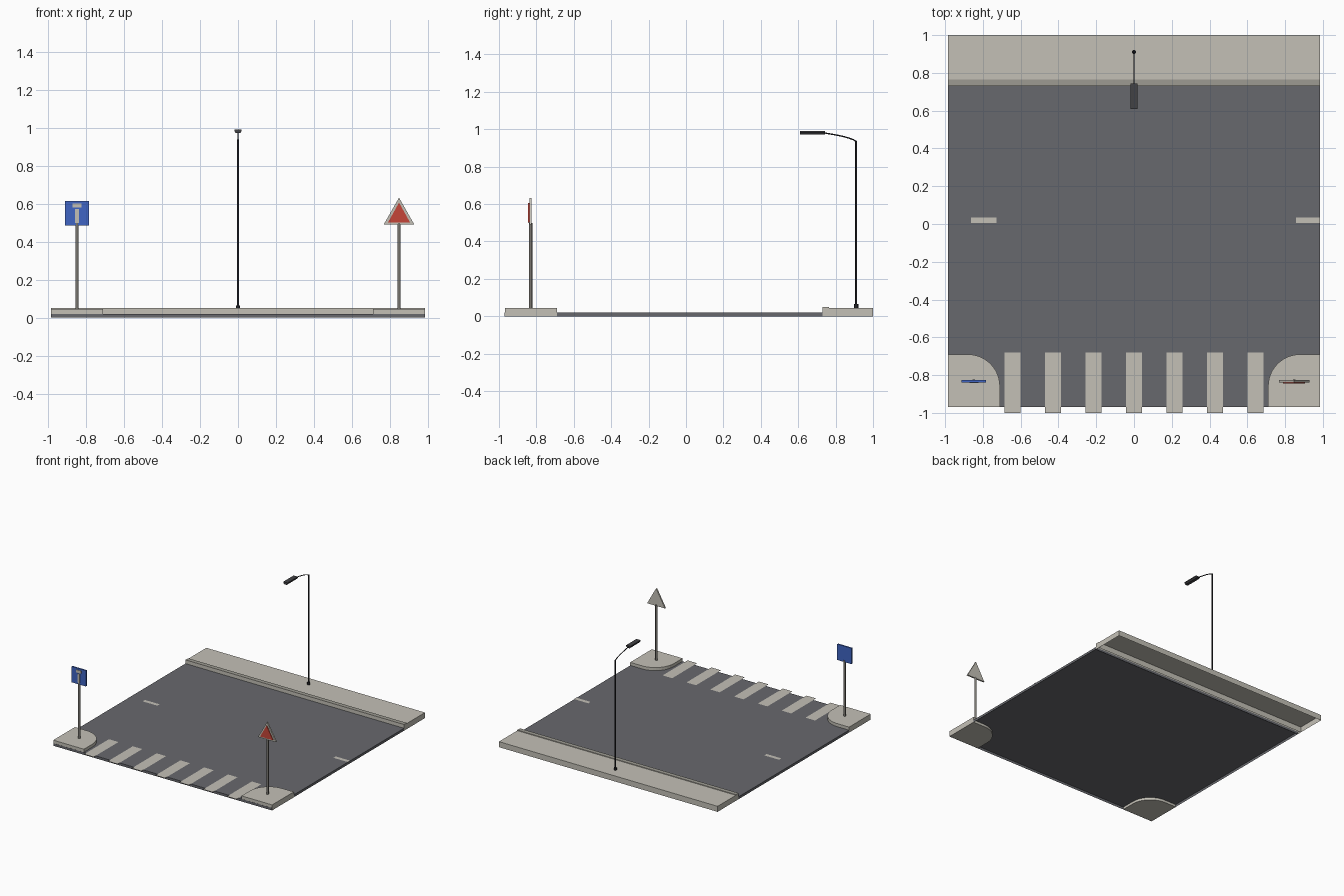
import bpy, bmesh, math
from mathutils import Vector

if "Cube" in bpy.data.objects:
    bpy.data.objects.remove(bpy.data.objects["Cube"])


def material(name, rgb):
    m = bpy.data.materials.new(name)
    m.diffuse_color = (*rgb, 1)
    m.use_nodes = True
    m.node_tree.nodes["Principled BSDF"].inputs["Base Color"].default_value = m.diffuse_color
    return m


CREAM = material("pale_concrete", (0.55, 0.53, 0.47))
KERB = material("kerb_grey", (0.34, 0.33, 0.29))
ROAD = material("asphalt", (0.137, 0.14, 0.155))
POST = material("post_grey", (0.19, 0.18, 0.16))
BLUE = material("sign_blue", (0.05, 0.13, 0.55))
RED = material("sign_red", (0.56, 0.06, 0.04))
BLACK = material("pole_black", (0.016, 0.016, 0.02))
LAMP = material("lamp_grey", (0.055, 0.055, 0.06))


def finish(name, bm, mat):
    me = bpy.data.meshes.new(name)
    bm.to_mesh(me)
    bm.free()
    me.materials.append(mat)
    ob = bpy.data.objects.new(name, me)
    bpy.context.collection.objects.link(ob)
    return ob


def prism(name, outline, direction, mat, open_bottom=False):
    """Extrude a 3D outline along a direction."""
    bm = bmesh.new()
    face = bm.faces.new([bm.verts.new(p) for p in outline])
    ext = bmesh.ops.extrude_face_region(bm, geom=[face], use_keep_orig=True)
    new = [v for v in ext["geom"] if isinstance(v, bmesh.types.BMVert)]
    bmesh.ops.translate(bm, verts=new, vec=Vector(direction))
    bmesh.ops.recalc_face_normals(bm, faces=bm.faces)
    if open_bottom:
        low = [f for f in bm.faces if f.normal.z < -0.9]
        bmesh.ops.delete(bm, geom=low, context="FACES_ONLY")
    return finish(name, bm, mat)


def rect(x0, x1, y0, y1, z):
    return [(x0, y0, z), (x1, y0, z), (x1, y1, z), (x0, y1, z)]


def box(name, x0, x1, y0, y1, z0, z1, mat, open_bottom=False):
    return prism(name, rect(x0, x1, y0, y1, z0), (0, 0, z1 - z0), mat, open_bottom)


def flat(name, x0, x1, y0, y1, z, mat):
    bm = bmesh.new()
    bm.faces.new([bm.verts.new(p) for p in rect(x0, x1, y0, y1, z)])
    return finish(name, bm, mat)


def cylinder(name, x, y, z0, z1, r, mat, sides=12):
    ring = [(x + r * math.cos(2 * math.pi * i / sides),
             y + r * math.sin(2 * math.pi * i / sides), z0) for i in range(sides)]
    ob = prism(name, ring, (0, 0, z1 - z0), mat)
    for p in ob.data.polygons:
        p.use_smooth = abs(p.normal.z) < 0.5
    return ob


# Road and far pavement, hollow underneath
W = 0.985
box("road", -W, W, -0.97, 0.73, 0, 0.02, ROAD, True)
box("pavement", -W, W, 0.765, 1.0, 0, 0.045, CREAM, True)
kerb = box("kerb", -W, W, 0.73, 0.765, 0, 0.05, CREAM, True)
kerb.data.materials.append(KERB)
for p in kerb.data.polygons:
    p.material_index = 1 if p.normal.z > 0.5 else 0

# Rounded pavement corners at the front
R = 0.17
for side, label in ((-1, "left"), (1, "right")):
    pts = [(0.986, -0.969), (0.986, -0.69)]
    for i in range(13):
        a = math.pi / 2 * (1 + i / 12)
        pts.append((0.71 + R + R * math.cos(a), -0.69 - R + R * math.sin(a)))
    pts.append((0.71, -0.969))
    prism(f"{label}_corner", [(side * x, y, 0) for x, y in pts], (0, 0, 0.045), CREAM)

# Crossing stripes and centre dashes
for i in range(7):
    x = (i - 3) * 0.2145
    flat(f"crossing_stripe_{i}", x - 0.043, x + 0.043, -1.0, -0.68, 0.0225, CREAM)
flat("left_dash", -0.862, -0.729, 0.004, 0.034, 0.0225, CREAM)
flat("right_dash", 0.857, W, 0.004, 0.034, 0.0225, CREAM)

# Sign posts
SX, SY = 0.848, -0.831
cylinder("left_post", -SX, SY, 0.045, 0.50, 0.009, POST)
cylinder("right_post", SX, SY, 0.045, 0.50, 0.009, POST)

# Square blue sign with a pale mark
box("square_sign", -SX - 0.064, -SX + 0.064, -0.838, -0.826, 0.486, 0.615, BLUE)
box("sign_mark_bar", -SX - 0.024, -SX + 0.024, -0.842, -0.838, 0.58, 0.602, CREAM)
box("sign_mark_stem", -SX - 0.01, -SX + 0.01, -0.842, -0.838, 0.50, 0.572, CREAM)


# Triangular sign with a red panel
def triangle(name, half, z0, z1, y0, y1, mat):
    pts = [(SX - half, y0, z0), (SX + half, y0, z0), (SX, y0, z1)]
    prism(name, pts, (0, y1 - y0, 0), mat)


triangle("triangle_sign", 0.081, 0.49, 0.632, -0.838, -0.826, CREAM)
triangle("triangle_panel", 0.058, 0.502, 0.606, -0.844, -0.838, RED)

# Street lamp: base, pole, curved arm, head
LY = 0.91
cylinder("lamp_base", 0, LY, 0.045, 0.065, 0.011, BLACK)
cylinder("lamp_pole", 0, LY, 0.06, 0.938, 0.0055, BLACK)

curve = bpy.data.curves.new("lamp_arm", "CURVE")
curve.dimensions = "3D"
curve.bevel_depth = 0.0035
curve.bevel_resolution = 2
curve.resolution_u = 10
curve.use_fill_caps = True
curve.materials.append(BLACK)
sp = curve.splines.new("BEZIER")
sp.bezier_points.add(1)
for bp, co, hl, hr in zip(sp.bezier_points,
                          ((0, LY, 0.935), (0, 0.735, 0.983)),
                          ((0, LY + 0.02, 0.92), (0, 0.70, 0.983)),
                          ((0, 0.87, 0.967), (0, 0.80, 0.983))):
    bp.co, bp.handle_left, bp.handle_right = co, hl, hr
bpy.context.collection.objects.link(bpy.data.objects.new("lamp_arm", curve))

profile = [(-0.012, 0.973), (0.012, 0.973), (0.019, 0.983), (0.019, 0.991),
           (-0.019, 0.991), (-0.019, 0.983)]
prism("lamp_head", [(x, 0.61, z) for x, z in profile], (0, 0.133, 0), LAMP)
